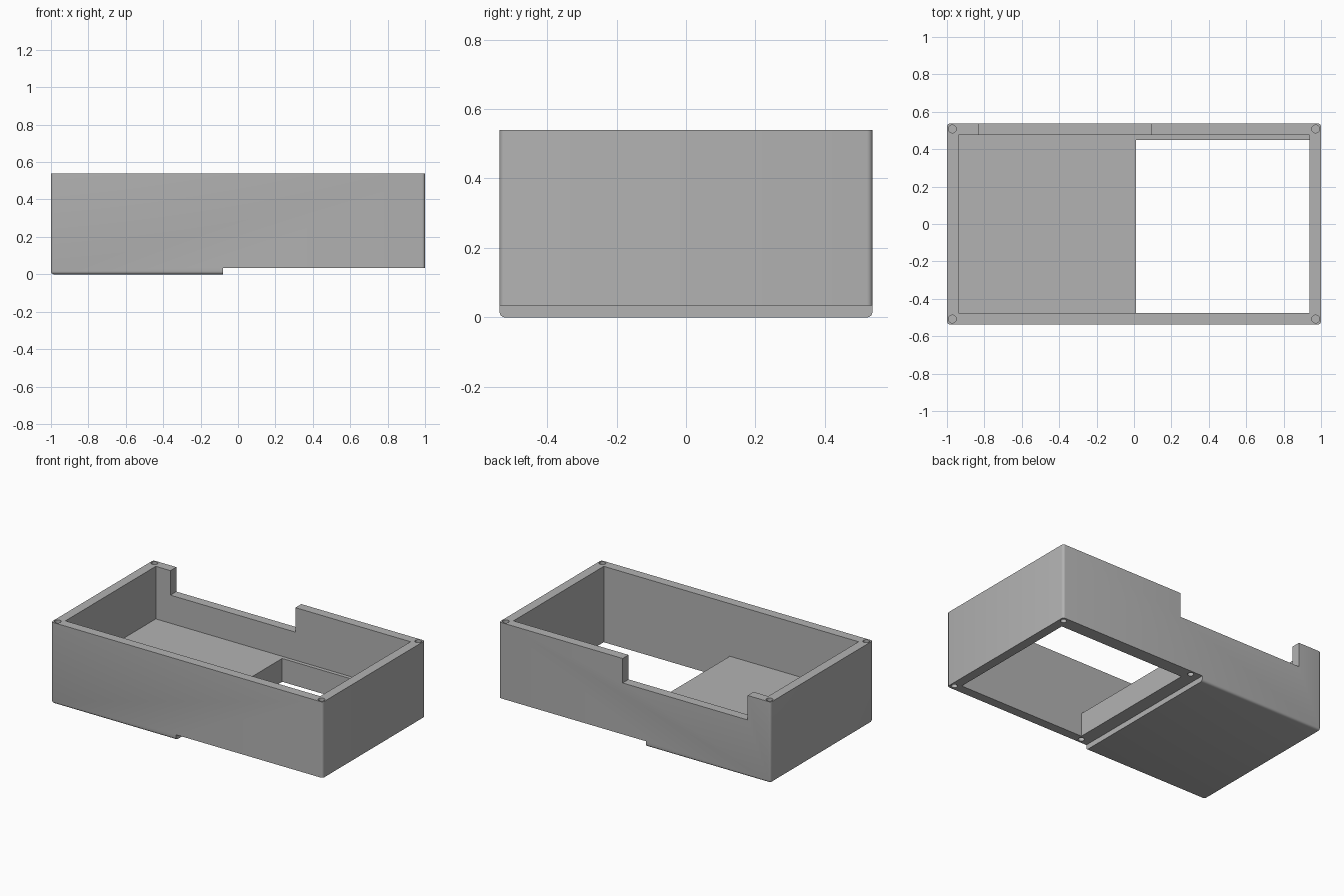
import bpy, bmesh
from math import radians
from mathutils import Matrix, Vector

default = bpy.data.objects.get("Cube")
if default:
    bpy.data.objects.remove(default, do_unlink=True)

# Overall dimensions
X, Y, TOP = 1.0, 0.537, 0.54
WALL = 0.062
UNDER = 0.035      # underside level of the raised half
FLOOR = 0.19       # top of the thick floor
OVER = 0.1         # overshoot for clean cuts

grey = bpy.data.materials.new("plain grey")
grey.use_nodes = True
colour = (0.45, 0.45, 0.45, 1)
grey.diffuse_color = colour
grey.node_tree.nodes["Principled BSDF"].inputs["Base Color"].default_value = colour


def add_object(name, bm):
    mesh = bpy.data.meshes.new(name)
    bm.to_mesh(mesh)
    bm.free()
    mesh.materials.append(grey)
    obj = bpy.data.objects.new(name, mesh)
    bpy.context.collection.objects.link(obj)
    return obj


def block(lo, hi):
    lo, hi = Vector(lo), Vector(hi)
    bm = bmesh.new()
    bmesh.ops.create_cube(bm, size=1, matrix=Matrix.Translation((lo + hi) / 2)
                          @ Matrix.Diagonal((*(hi - lo), 1)))
    return bm


def cut(target, bm):
    cutter = add_object("cutter", bm)
    cutter.hide_render = True
    mod = target.modifiers.new("cut", 'BOOLEAN')
    mod.operation, mod.solver, mod.object = 'DIFFERENCE', 'EXACT', cutter
    bpy.context.view_layer.objects.active = target
    bpy.ops.object.modifier_apply(modifier=mod.name)
    bpy.data.objects.remove(cutter, do_unlink=True)


def screw_holes(target, xs, ys, z0, z1, radius):
    for x in xs:
        for y in ys:
            bm = bmesh.new()
            bmesh.ops.create_cone(bm, cap_ends=True, segments=24, radius1=radius,
                                  radius2=radius, depth=z1 - z0,
                                  matrix=Matrix.Translation((x, y, (z0 + z1) / 2)))
            cut(target, bm)


# Outer body with softened upright and bottom edges
bm = block((-X, -Y, 0), (X, Y, TOP))
soft = [e for e in bm.edges if min(v.co.z for v in e.verts) < 0.01]
bmesh.ops.bevel(bm, geom=soft, offset=0.016, segments=4, profile=0.5, affect='EDGES')
case = add_object("open_case", bm)

# Raised half of the underside
cut(case, block((-0.08, -1, -OVER), (X + OVER, 1, UNDER)))
# Main cavity
cut(case, block((WALL - X, WALL - Y, FLOOR), (X - WALL, Y - WALL, TOP + OVER)))
# Opening through the floor, leaving a ledge along the back
cut(case, block((0.01, WALL - Y, -OVER), (X - WALL, 0.45, FLOOR + OVER)))
# Notch in the back wall
cut(case, block((-0.83, 0.4, 0.377), (0.09, Y + OVER, TOP + OVER)))

# Blind screw holes in the rim and in the underside frame
screw_holes(case, (-0.971, 0.971), (-0.508, 0.508), 0.36, TOP + OVER, 0.021)
screw_holes(case, (-0.015, 0.971), (-0.505, 0.505), -OVER, 0.17, 0.019)

# Smooth shading on the rounded edges only
bpy.ops.object.select_all(action='DESELECT')
case.select_set(True)
bpy.context.view_layer.objects.active = case
bpy.ops.object.shade_smooth_by_angle(angle=radians(30))
